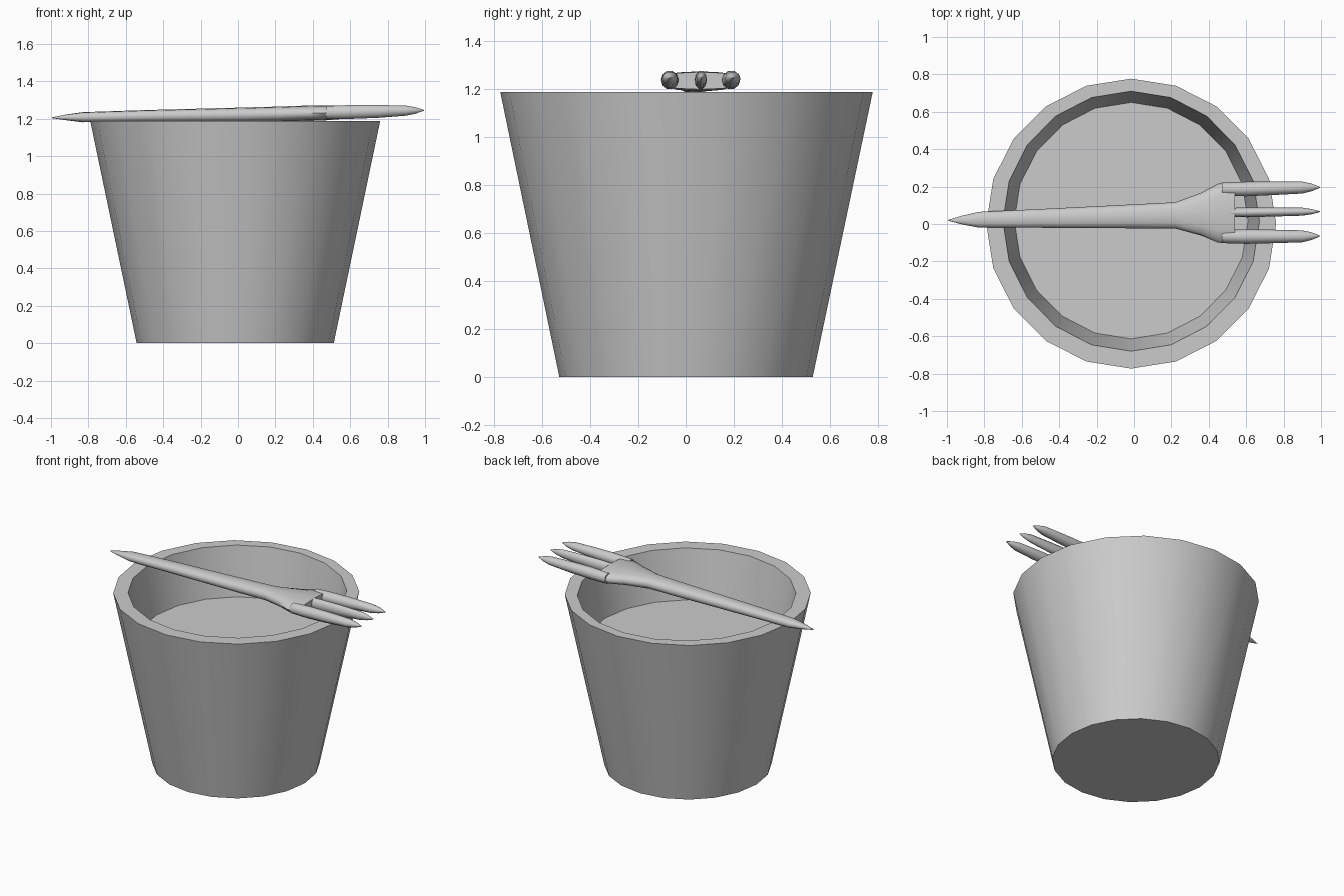
import bpy, bmesh, math

if "Cube" in bpy.data.objects:
    bpy.data.objects.remove(bpy.data.objects["Cube"])


def loft(name, sections, axis, sides, angle, power=1.0):
    """Skin elliptical sections (x, y, z, ra, rb) along 'x' or 'z', with capped ends."""
    bm = bmesh.new()
    rings = []
    for x, y, z, ra, rb in sections:
        ring = []
        for i in range(sides):
            t = 2 * math.pi * i / sides
            c, s = math.cos(t), math.sin(t)
            a = ra * math.copysign(abs(c) ** power, c)
            b = rb * math.copysign(abs(s) ** power, s)
            co = (x + a, y + b, z) if axis == 'z' else (x, y + a, z + b)
            ring.append(bm.verts.new(co))
        rings.append(ring)
    for r0, r1 in zip(rings, rings[1:]):
        for i in range(sides):
            j = (i + 1) % sides
            bm.faces.new((r0[i], r0[j], r1[j], r1[i]))
    bm.faces.new(rings[0][::-1])
    bm.faces.new(rings[-1])
    bmesh.ops.recalc_face_normals(bm, faces=bm.faces)
    mesh = bpy.data.meshes.new(name)
    bm.to_mesh(mesh)
    bm.free()
    ob = bpy.data.objects.new(name, mesh)
    bpy.context.collection.objects.link(ob)
    bpy.ops.object.select_all(action='DESELECT')
    ob.select_set(True)
    bpy.context.view_layer.objects.active = ob
    bpy.ops.object.shade_smooth_by_angle(angle=math.radians(angle))
    return ob


# Tapered cup with a wide rim and a recessed, filled surface
cx = -0.015
loft("cup", [
    (cx, 0.0, 0.0, 0.527, 0.527),
    (cx, 0.002, 1.187, 0.775, 0.775),
    (cx, 0.015, 1.187, 0.686, 0.695),
    (cx, 0.018, 0.855, 0.625, 0.632),
], 'z', 20, 35)

# Fork handle flaring into the head
loft("fork_handle", [
    (-0.995, 0.02, 1.205, 0.002, 0.002),
    (-0.92, 0.021, 1.207, 0.023, 0.015),
    (-0.83, 0.023, 1.208, 0.042, 0.027),
    (-0.50, 0.030, 1.214, 0.050, 0.032),
    (0.00, 0.041, 1.221, 0.064, 0.038),
    (0.22, 0.046, 1.225, 0.070, 0.040),
    (0.36, 0.053, 1.229, 0.115, 0.041),
    (0.45, 0.058, 1.231, 0.158, 0.041),
    (0.54, 0.060, 1.233, 0.162, 0.036),
], 'x', 12, 60, 0.8)

# Three pointed tines, the outer two wider than the middle one
for label, y0, y1, tip, w in (("left", 0.187, 0.195, 0.196, 0.039),
                              ("middle", 0.062, 0.066, 0.066, 0.026),
                              ("right", -0.067, -0.066, -0.064, 0.039)):
    loft("fork_tine_" + label, [
        (0.47, y0, 1.233, w * 0.9, 0.036),
        (0.60, y0, 1.236, w, 0.039),
        (0.75, (y0 + y1) / 2, 1.239, w * 0.92, 0.036),
        (0.90, y1, 1.243, w * 0.82, 0.028),
        (0.95, (y1 + tip) / 2, 1.244, w * 0.52, 0.018),
        (0.995, tip, 1.245, 0.002, 0.002),
    ], 'x', 10, 60)
